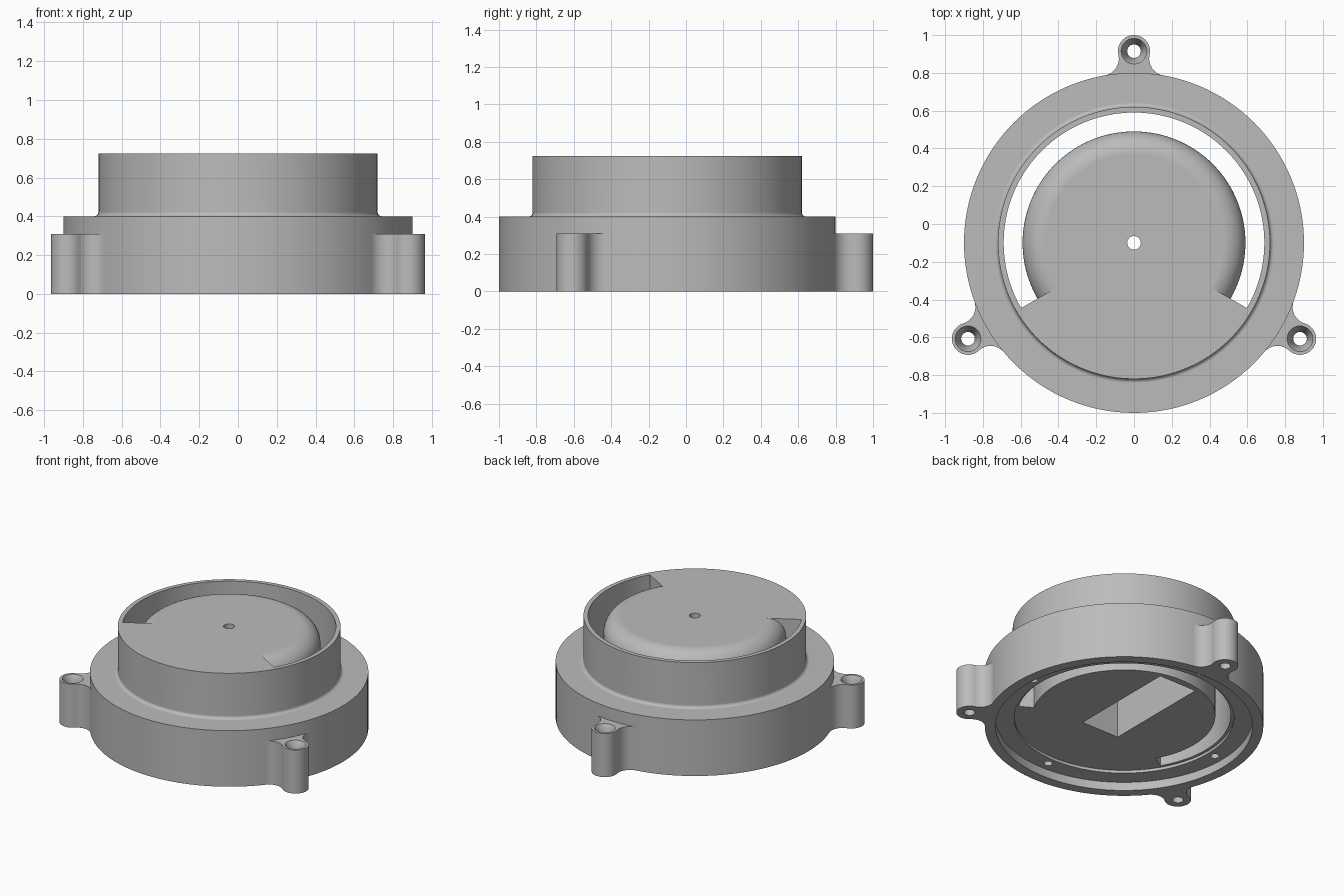
import bpy
import bmesh
from math import sin, cos, pi, radians, acos, atan2
from mathutils import Vector

if "Cube" in bpy.data.objects:
    bpy.data.objects.remove(bpy.data.objects["Cube"], do_unlink=True)

AXIS = Vector((0, -0.1, 0))      # centre line of the round body
BODY_R, TOP = 0.9, 0.725
LUG_D, LUG_R, FLARE = 1.015, 0.085, 0.09

grey = bpy.data.materials.new("plain grey")
grey.use_nodes = True
grey.diffuse_color = (0.5, 0.5, 0.5, 1)
grey.node_tree.nodes["Principled BSDF"].inputs["Base Color"].default_value = (0.5, 0.5, 0.5, 1)


def finish(name, bm):
    bmesh.ops.recalc_face_normals(bm, faces=bm.faces[:])
    mesh = bpy.data.meshes.new(name)
    bm.to_mesh(mesh)
    bm.free()
    mesh.materials.append(grey)
    ob = bpy.data.objects.new(name, mesh)
    bpy.context.collection.objects.link(ob)
    return ob


def lathe(name, profile, centre=AXIS, segs=128, start=0, sweep=2 * pi):
    """Turn (radius, height) points; a full turn is capped by discs, a part turn by its section."""
    bm = bmesh.new()
    full = sweep > 6.28
    count = segs if full else segs + 1
    rings = []
    for i in range(count):
        a = start + sweep * i / segs
        rings.append([bm.verts.new(centre + Vector((r * cos(a), r * sin(a), z))) for r, z in profile])
    n = len(profile)
    for i in range(segs):
        p, q = rings[i], rings[(i + 1) % count]
        for j in range(n - 1 if full else n):
            k = (j + 1) % n
            bm.faces.new((p[j], q[j], q[k], p[k]))
    if full:
        bm.faces.new([r[0] for r in rings])
        bm.faces.new([r[-1] for r in rings])
    else:
        bm.faces.new(rings[0])
        bm.faces.new(rings[-1])
    return finish(name, bm)


def prism(name, outline, z0, z1):
    bm = bmesh.new()
    face = bm.faces.new([bm.verts.new((x, y, z0)) for x, y in outline])
    up = bmesh.ops.extrude_face_region(bm, geom=[face])["geom"]
    bmesh.ops.translate(bm, vec=(0, 0, z1 - z0), verts=[v for v in up if isinstance(v, bmesh.types.BMVert)])
    return finish(name, bm)


def combine(target, tool, operation):
    mod = target.modifiers.new("combine", 'BOOLEAN')
    mod.operation, mod.solver, mod.object = operation, 'EXACT', tool
    graph = bpy.context.evaluated_depsgraph_get()
    mesh = bpy.data.meshes.new_from_object(target.evaluated_get(graph))
    target.modifiers.clear()
    target.data = mesh
    bpy.data.objects.remove(tool, do_unlink=True)


def arc(cx, cy, r, a0, a1, steps):
    return [(cx + r * cos(a0 + (a1 - a0) * i / steps), cy + r * sin(a0 + (a1 - a0) * i / steps))
            for i in range(steps + 1)]


def lug_outline(angle):
    """Rounded ear blended into the body by two concave flares, pointing along angle."""
    d = BODY_R + FLARE
    t = acos((d * d + LUG_D ** 2 - (LUG_R + FLARE) ** 2) / (2 * d * LUG_D))
    fx, fy = d * cos(t), d * sin(t)
    toward_lug = atan2(-fy, LUG_D - fx)
    half = [(0.87 * cos(t), 0.87 * sin(t))]
    half += arc(fx, fy, FLARE, t - pi, toward_lug, 12)[0:]
    half += arc(LUG_D, 0, LUG_R, toward_lug + pi, 0, 16)[1:]
    pts = half + [(x, -y) for x, y in reversed(half[:-1])]
    return [(AXIS.x + x * cos(angle) - y * sin(angle),
             AXIS.y + x * sin(angle) + y * cos(angle)) for x, y in pts]


# Stepped round body with a recess underneath and a small fillet at the collar
collar = arc(0.742, 0.422, 0.022, -pi / 2, -pi, 5)
housing = lathe("housing", [(0.71, 0.08), (0.71, 0.06), (0.83, 0.06), (0.83, 0), (BODY_R, 0), (BODY_R, 0.4)]
                + collar + [(0.72, TOP)])

# Curved opening round the dome, leaving the front sector solid
shoulder = arc(0.47, TOP - 0.12, 0.12, pi / 2, 0, 12)
gap = lathe("gap_cutter", shoulder + [(0.59, -0.1), (0.69, -0.1), (0.69, 0.9), (0.47, 0.9)],
            segs=96, start=radians(-30), sweep=radians(240))
combine(housing, gap, 'DIFFERENCE')

# Three mounting lugs with countersunk holes
for degrees in (90, 210, 330):
    a = radians(degrees)
    combine(housing, prism("lug", lug_outline(a), 0, 0.31), 'UNION')
    spot = AXIS + Vector((LUG_D * cos(a), LUG_D * sin(a), 0))
    hole = lathe("lug_hole", [(0.036, -0.1), (0.036, 0.25), (0.068, 0.31), (0.068, 0.36)], spot, 32)
    combine(housing, hole, 'DIFFERENCE')

# Four blind pilot holes in the ledge underneath
for i in range(4):
    spot = AXIS + Vector((0.765 * cos(i * pi / 2), 0.765 * sin(i * pi / 2), 0))
    combine(housing, lathe("pilot_hole", [(0.028, -0.1), (0.028, 0.2)], spot, 24), 'DIFFERENCE')

# Deep slot under the dome and the small centre hole
slot = prism("slot", [(-0.147, -0.34), (0.147, -0.34), (0.147, 0.44), (-0.147, 0.44)], -0.1, 0.6)
combine(housing, slot, 'DIFFERENCE')
combine(housing, lathe("centre_hole", [(0.036, 0.3), (0.036, 0.9)], segs=32), 'DIFFERENCE')

# Smooth curved walls with crisp edges
bpy.ops.object.select_all(action='DESELECT')
housing.select_set(True)
bpy.context.view_layer.objects.active = housing
bpy.ops.object.shade_smooth_by_angle(angle=radians(30))
weighted = housing.modifiers.new("even shading", 'WEIGHTED_NORMAL')
weighted.keep_sharp = True
